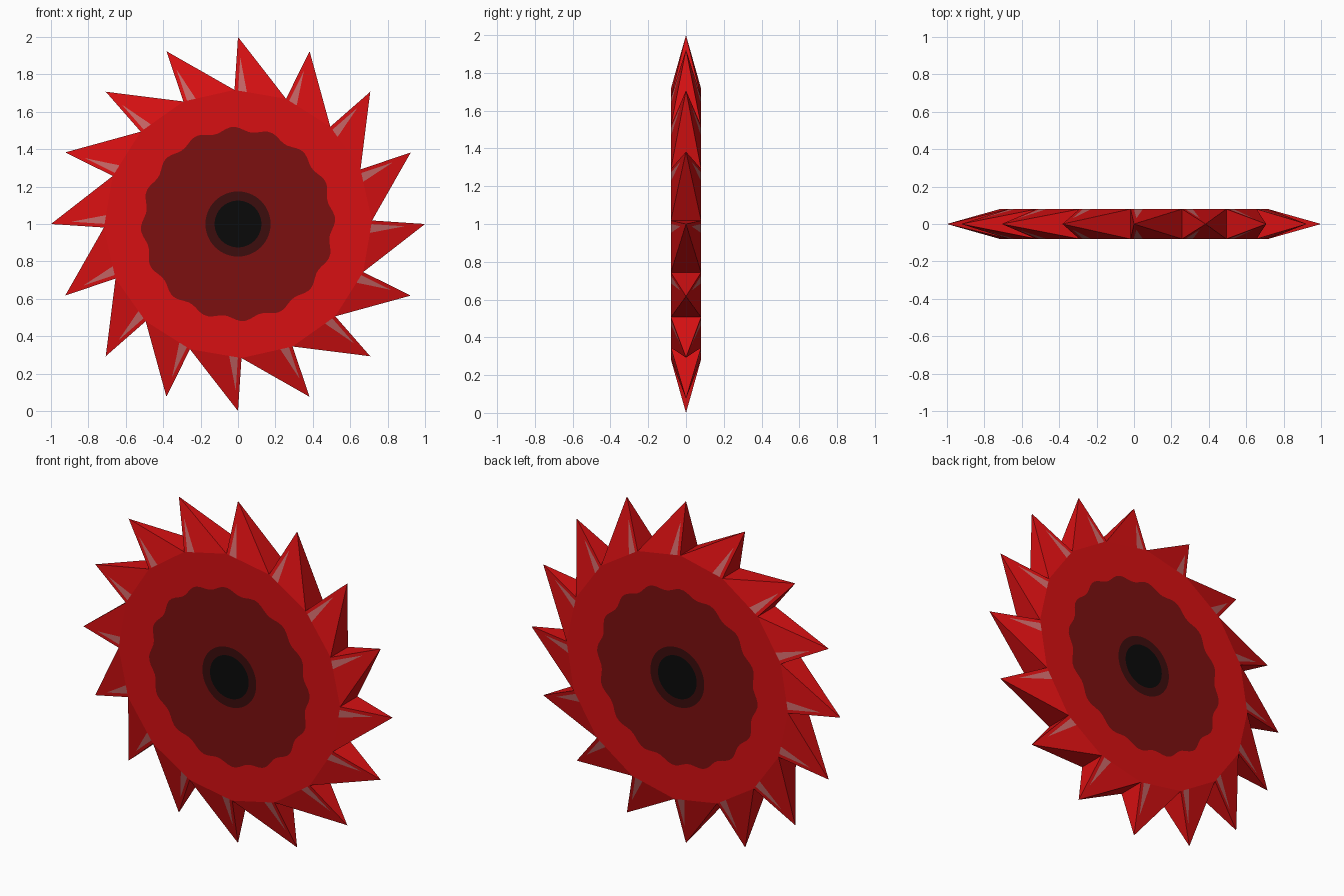
import bpy, bmesh, math
from mathutils import Vector

if "Cube" in bpy.data.objects:
    bpy.data.objects.remove(bpy.data.objects["Cube"])

TEETH, SUB = 16, 8            # teeth, ring points per tooth
R_TIP, R_VALLEY, HALF = 1.0, 0.717, 0.08
STEP = 2 * math.pi / TEETH
OFFSET = math.radians(1.5)    # valley sits just behind its tip

COLOURS = [("red", (0.68, 0.005, 0.006)), ("dark red", (0.20, 0.005, 0.005)),
           ("deep maroon", (0.045, 0.004, 0.004)), ("black", (0.003, 0.003, 0.003)),
           ("pale pink", (0.56, 0.13, 0.13))]
RED, DARK, MAROON, BLACK, PINK = range(5)


def polar(r, a, y):
    return Vector((r * math.cos(a), y, 1 + r * math.sin(a)))


def wavy(a):
    return 0.507 + 0.013 * math.cos(TEETH * (a - math.radians(3)))


bm = bmesh.new()


def face(verts, mat):
    bm.faces.new(verts).material_index = mat


tips = [bm.verts.new(polar(R_TIP, i * STEP, 0)) for i in range(TEETH)]
valleys = {}
for y in (-HALF, HALF):
    val = [bm.verts.new(polar(R_VALLEY, i * STEP + OFFSET, y)) for i in range(TEETH)]
    valleys[y] = val

    # Concentric painted rings: wavy patch, hub ring, centre hole
    n = TEETH * SUB
    angles = [OFFSET + k * STEP / SUB for k in range(n)]
    rings = [[bm.verts.new(polar(f(a), a, y)) for a in angles]
             for f in (wavy, lambda a: 0.174, lambda a: 0.125)]
    for outer, inner, mat in ((rings[0], rings[1], DARK), (rings[1], rings[2], MAROON)):
        for k in range(n):
            m = (k + 1) % n
            face([outer[k], outer[m], inner[m], inner[k]], mat)
    face(rings[2], BLACK)

    # Each tooth: sloped flank with a pale streak cut in, plus the flat red sector below it
    for i in range(TEETH):
        a, b, t = val[i], val[i - 1], tips[i]
        p = bm.verts.new(a.co.lerp(b.co, 0.07))
        q = bm.verts.new(a.co.lerp(b.co, 0.24))
        s = bm.verts.new(a.co * 0.305 + b.co * 0.07 + t.co * 0.625)
        face([p, s, q], PINK)
        face([a, p, s, t], RED)
        face([q, b, t, s], RED)
        start = ((i - 1) % TEETH) * SUB
        arc = [rings[0][(start + k) % n] for k in range(SUB + 1)]
        face([a, p, q, b] + arc, RED)

# Edge faces of the teeth, joining front and back
for i in range(TEETH):
    for j in (i, i - 1):
        face([valleys[-HALF][j], valleys[HALF][j], tips[i]], RED)

bmesh.ops.recalc_face_normals(bm, faces=bm.faces)
mesh = bpy.data.meshes.new("saw_blade")
bm.to_mesh(mesh)
bm.free()
for name, c in COLOURS:
    mat = bpy.data.materials.new(name)
    mat.diffuse_color = (*c, 1)
    mat.use_nodes = True
    mat.node_tree.nodes["Principled BSDF"].inputs["Base Color"].default_value = mat.diffuse_color
    mesh.materials.append(mat)
blade = bpy.data.objects.new("saw_blade", mesh)
bpy.context.collection.objects.link(blade)
